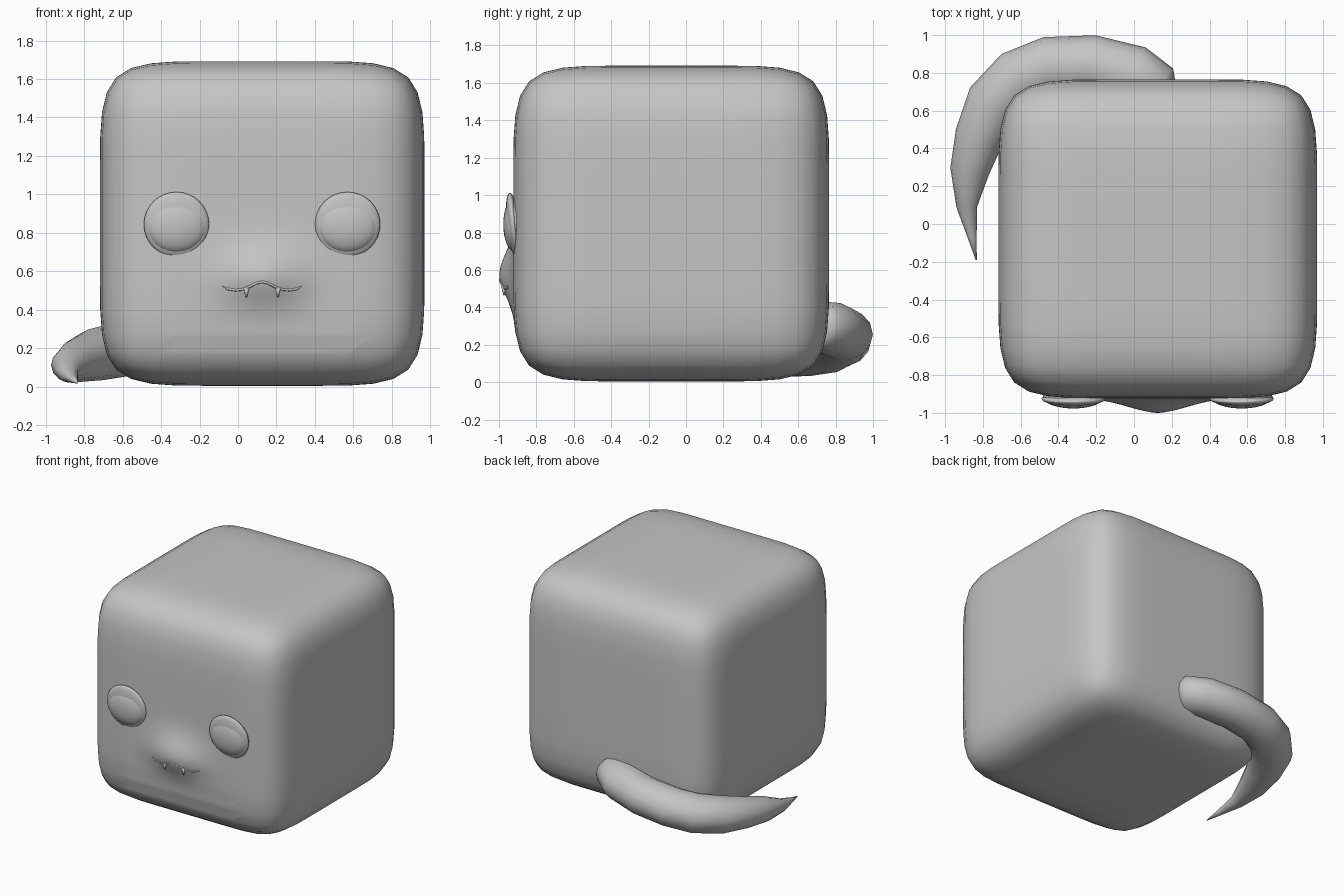
import bpy, bmesh, math
from mathutils import Vector, Matrix

if "Cube" in bpy.data.objects:
    bpy.data.objects.remove(bpy.data.objects["Cube"])

grey = bpy.data.materials.new("plain grey")
grey.diffuse_color = (0.56, 0.56, 0.56, 1)
grey.use_nodes = True
grey.node_tree.nodes["Principled BSDF"].inputs["Base Color"].default_value = grey.diffuse_color
CX, CY, CZ, H = 0.126, -0.079, 0.848, 0.844   # body centre and half size


def add(name, bm):
    """Turn a bmesh into a smooth grey object."""
    bmesh.ops.recalc_face_normals(bm, faces=bm.faces)
    me = bpy.data.meshes.new(name)
    bm.to_mesh(me)
    bm.free()
    me.materials.append(grey)
    for p in me.polygons:
        p.use_smooth = True
    ob = bpy.data.objects.new(name, me)
    bpy.context.collection.objects.link(ob)
    return ob


def muzzle(x, z):
    """Forward bulge of the snout at a point of the face."""
    dx, dz = (x - CX) / 0.155, (z - 0.57) / (0.11 if z > 0.57 else 0.10)
    return 0.075 * math.exp(-0.5 * (dx * dx + dz * dz))


def tube(name, path, sides, squash=1.0):
    """Tapered tube through (x, y, z, radius) points, kept level."""
    bm = bmesh.new()
    pts = [Vector(p[:3]) for p in path]
    rings = []
    for i, p in enumerate(pts):
        t = (pts[min(i + 1, len(pts) - 1)] - pts[max(i - 1, 0)]).normalized()
        side = t.cross(Vector((0, 0, 1))).normalized()
        up = side.cross(t)
        r = path[i][3]
        ring = []
        for k in range(sides):
            a = 2 * math.pi * k / sides
            ring.append(bm.verts.new(p + side * r * math.cos(a) + up * r * squash * math.sin(a)))
        rings.append(ring)
    for a, b in zip(rings, rings[1:]):
        for k in range(sides):
            n = (k + 1) % sides
            bm.faces.new((a[k], a[n], b[n], b[k]))
    bm.faces.new(rings[0])
    bm.faces.new(rings[-1])
    return add(name, bm)


# Body: soft cube, with wide support loops so edges and corners round off
bm = bmesh.new()
bmesh.ops.create_cube(bm, size=2 * H)
for axis in range(3):
    for s in (-1, 1):
        n = Vector((0, 0, 0))
        n[axis] = s
        bmesh.ops.bisect_plane(bm, geom=bm.verts[:] + bm.edges[:] + bm.faces[:],
                               plane_co=n * 0.34, plane_no=n)
bmesh.ops.translate(bm, verts=bm.verts, vec=(CX, CY, CZ))
body = add("body", bm)
sub = body.modifiers.new("soften", 'SUBSURF')
sub.levels = sub.render_levels = 2
bpy.context.view_layer.objects.active = body
body.select_set(True)
bpy.ops.object.modifier_apply(modifier="soften")

# Snout: refine the middle of the face and push it forward
bm = bmesh.new()
bm.from_mesh(body.data)
front = [f for f in bm.faces if f.normal.y < -0.9
         and abs(f.calc_center_median().x - CX) < 0.5 and 0.2 < f.calc_center_median().z < 1.1]
edges = list({e for f in front for e in f.edges})
bmesh.ops.subdivide_edges(bm, edges=edges, cuts=5, use_grid_fill=True)
for v in bm.verts:
    if v.co.y < CY - 0.7 * H:
        v.co.y -= muzzle(v.co.x, v.co.z)
bm.to_mesh(body.data)
bm.free()
for p in body.data.polygons:
    p.use_smooth = True

# Eyes: flat lid disc leaning forward, with an eyeball between the lids
for side, x in (("left", -0.32), ("right", 0.57)):
    for part, y, size, tilt in (("eyelid", -0.925, (0.17, 0.035, 0.17), 0.1),
                                ("eyeball", -0.915, (0.163, 0.062, 0.146), 0)):
        bm = bmesh.new()
        bmesh.ops.create_uvsphere(bm, u_segments=24, v_segments=16, radius=1)
        m = (Matrix.Translation((x, y, 0.843)) @ Matrix.Rotation(tilt, 4, 'X')
             @ Matrix.Diagonal((*size, 1)))
        bmesh.ops.transform(bm, matrix=m, verts=bm.verts)
        add(side + "_" + part, bm)


def face_y(x, z):
    return CY - H - muzzle(x, z)


# Mouth: thin curled lip line lying on the snout
half = [(0.0, 0.545), (0.03, 0.538), (0.065, 0.52), (0.1, 0.506), (0.14, 0.502),
        (0.18, 0.508), (0.205, 0.522)]
line = [(CX - dx, z) for dx, z in reversed(half)] + [(CX + dx, z) for dx, z in half[1:]]
tube("mouth", [(x, face_y(x, z) + 0.002, z, 0.007 if 0 < i < len(line) - 1 else 0.002)
               for i, (x, z) in enumerate(line)], 8)

# Fangs: small cones pointing down from the lip
for side, s in (("left", -1), ("right", 1)):
    x = CX + s * 0.082
    bm = bmesh.new()
    bmesh.ops.create_cone(bm, cap_ends=True, segments=10, radius1=0.003, radius2=0.015, depth=0.05)
    bmesh.ops.translate(bm, verts=bm.verts, vec=(x, face_y(x, 0.49) - 0.003, 0.488))
    add(side + "_fang", bm)

# Tail: horn-like sweep with a blunt root, from the back round to the left side
tail = tube("tail", [
    (0.165, 0.675, 0.305, 0.10), (0.125, 0.70, 0.305, 0.148), (0.0, 0.785, 0.285, 0.162),
    (-0.22, 0.84, 0.255, 0.16), (-0.45, 0.83, 0.225, 0.162), (-0.61, 0.765, 0.192, 0.163),
    (-0.74, 0.635, 0.165, 0.155), (-0.82, 0.46, 0.137, 0.13), (-0.87, 0.28, 0.11, 0.104),
    (-0.885, 0.09, 0.07, 0.055), (-0.855, -0.08, 0.037, 0.022), (-0.835, -0.19, 0.018, 0.003)],
    14, 0.88)
